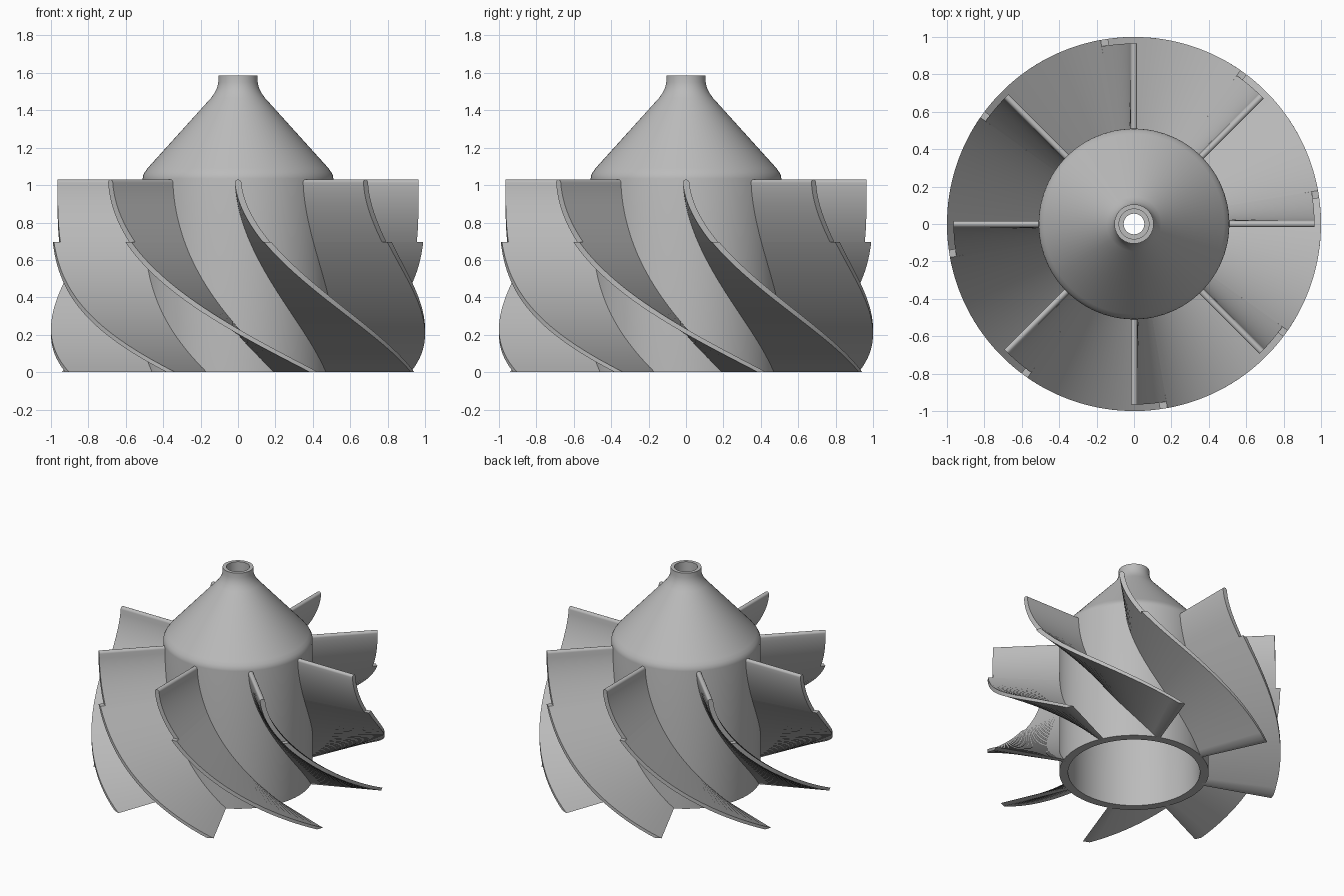
import bpy, bmesh, math

if "Cube" in bpy.data.objects:
    bpy.data.objects.remove(bpy.data.objects["Cube"], do_unlink=True)

metal = bpy.data.materials.new("light_grey_metal")
GREY = (0.5, 0.5, 0.5, 1)
metal.diffuse_color = GREY
metal.use_nodes = True
metal.node_tree.nodes["Principled BSDF"].inputs["Base Color"].default_value = GREY

BLADES = 8
TOP = 1.03        # height of the blade tops
STEP = 0.695      # height of the notch in the outer edge
TWIST = math.radians(69)
POWER = 1.8
ROOT = 0.49


def finish(bm, name, angle):
    bmesh.ops.recalc_face_normals(bm, faces=bm.faces)
    mesh = bpy.data.meshes.new(name)
    bm.to_mesh(mesh)
    bm.free()
    mesh.materials.append(metal)
    obj = bpy.data.objects.new(name, mesh)
    bpy.context.collection.objects.link(obj)
    bpy.ops.object.select_all(action="DESELECT")
    obj.select_set(True)
    bpy.context.view_layer.objects.active = obj
    bpy.ops.object.shade_smooth_by_angle(angle=math.radians(angle))
    return obj


def lathe(name, profile, segments=96):
    """Revolve a closed (radius, height) profile around z."""
    bm = bmesh.new()
    rings = []
    for i in range(segments):
        a = math.tau * i / segments
        rings.append([bm.verts.new((r * math.cos(a), r * math.sin(a), z)) for r, z in profile])
    n = len(profile)
    for i in range(segments):
        a, b = rings[i], rings[(i + 1) % segments]
        for j in range(n):
            k = (j + 1) % n
            bm.faces.new((a[j], b[j], b[k], a[k]))
    return finish(bm, name, 30)


def blade(name, start):
    """Twisted vane with radial ruling, a rounded top and a notched outer edge."""
    # stations: (height, outer radius, thickness factor)
    cap = 0.0175
    lower = [(STEP * i / 28, 1.0, 1) for i in range(29)]
    upper = [(STEP + (TOP - cap - STEP) * i / 12, 0.965, 1) for i in range(13)]
    crown = [(TOP - cap + cap * math.sin(t), 0.965, max(math.cos(t), 0.02))
             for t in (math.pi / 2 * i / 6 for i in range(1, 7))]
    bm = bmesh.new()
    rows = []
    for z, outer, factor in lower + upper + crown:
        t = max(1 - z / TOP, 0)
        angle = start + TWIST * t ** POWER
        slope = TWIST * POWER / TOP * t ** (POWER - 1)
        thick = (0.035 - 0.014 * t) * factor
        row = []
        for r, side in ((ROOT, -1), (outer, -1), (outer, 1), (ROOT, 1)):
            # widen the level cut so thickness stays square to the surface
            a = angle + side * thick / 2 * math.sqrt(1 + (slope * r) ** 2) / r
            row.append(bm.verts.new((r * math.cos(a), r * math.sin(a), z)))
        rows.append(row)
    for low, high in zip(rows, rows[1:]):
        for j in range(4):
            k = (j + 1) % 4
            bm.faces.new((low[j], low[k], high[k], high[j]))
    bm.faces.new(rows[0])
    bm.faces.new(rows[-1])
    return finish(bm, name, 35)


# Hollow hub with cone nose and bored tip
hub_profile = [
    (0.45, 0), (0.51, 0), (0.51, 1.035), (0.507, 1.052), (0.498, 1.07), (0.482, 1.092),
    (0.145, 1.465), (0.125, 1.493), (0.112, 1.52), (0.105, 1.55), (0.105, 1.585),
    (0.08, 1.585), (0.08, 1.5), (0.055, 1.5), (0.055, 1.44),
    (0.4, 1.05), (0.41, 0.9), (0.45, 0.25),
]
lathe("hub", hub_profile)

# Ring of vanes
for i in range(BLADES):
    blade(f"blade_{i + 1}", math.tau * i / BLADES)
